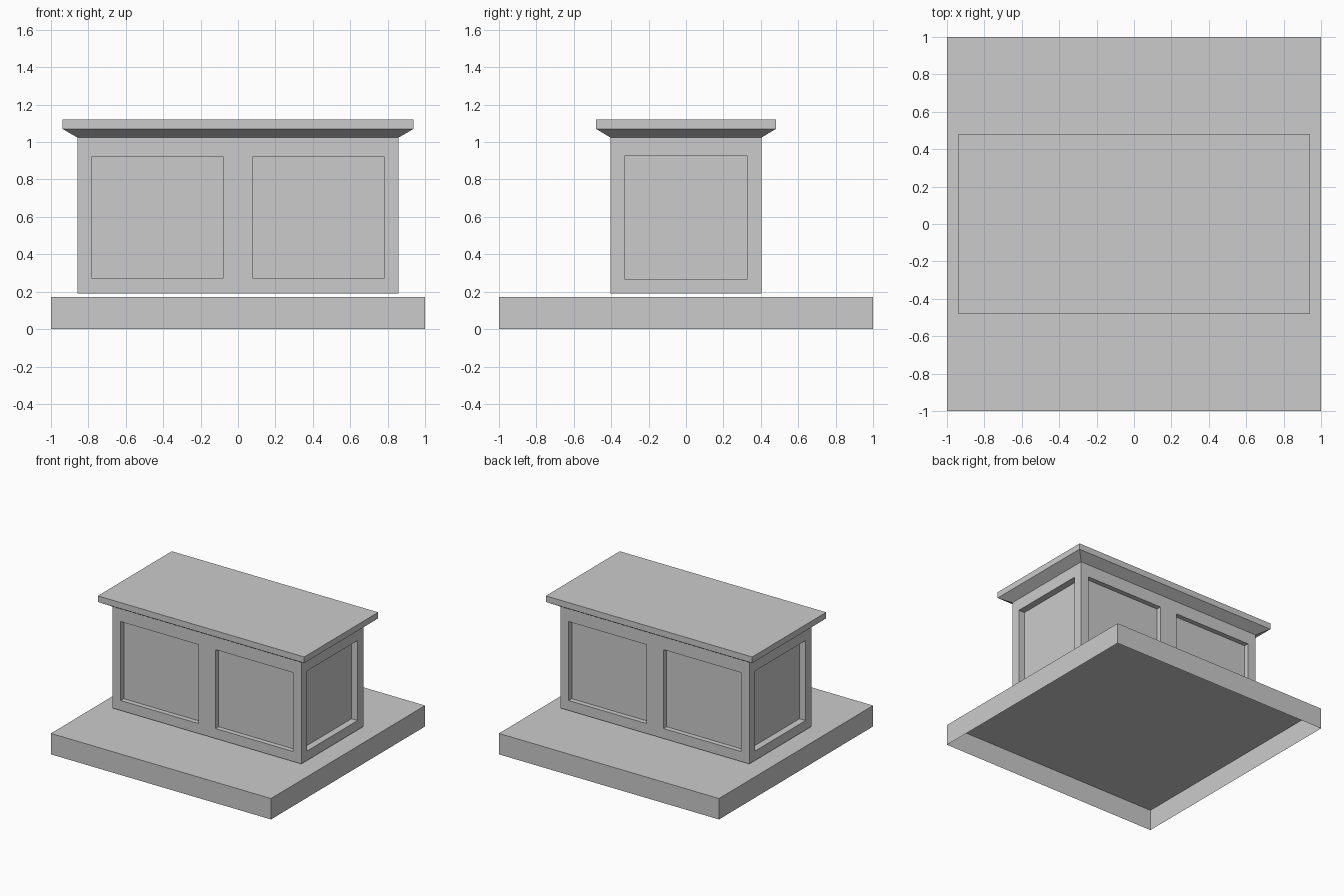
import bpy
import bmesh

default_cube = bpy.data.objects.get("Cube")
if default_cube:
    bpy.data.objects.remove(default_cube, do_unlink=True)

# Single stone colour
stone = bpy.data.materials.new("stone grey")
stone.use_nodes = True
GREY = (0.6, 0.6, 0.6, 1)
stone.diffuse_color = GREY
stone.node_tree.nodes["Principled BSDF"].inputs["Base Color"].default_value = GREY


def add_loft(bm, rings, bottom=True):
    """Stack centred rectangles (half x, half y, z, centre x, centre y) into a solid."""
    loops = []
    for hx, hy, z, cx, cy in rings:
        loops.append([bm.verts.new((cx + sx * hx, cy + sy * hy, z))
                      for sx, sy in ((-1, -1), (1, -1), (1, 1), (-1, 1))])
    for low, high in zip(loops, loops[1:]):
        for i in range(4):
            j = (i + 1) % 4
            bm.faces.new((low[i], low[j], high[j], high[i]))
    bm.faces.new(loops[-1])
    if bottom:
        bm.faces.new(loops[0][::-1])


def add_box(bm, hx, hy, z0, z1, cx=0, cy=0, bottom=True):
    add_loft(bm, [(hx, hy, z0, cx, cy), (hx, hy, z1, cx, cy)], bottom)


def finish(name, bm):
    mesh = bpy.data.meshes.new(name)
    bm.to_mesh(mesh)
    bm.free()
    mesh.materials.append(stone)
    obj = bpy.data.objects.new(name, mesh)
    bpy.context.collection.objects.link(obj)
    return obj


# Square plinth, hollow underneath
bm = bmesh.new()
add_box(bm, 1, 1, 0, 0.172, bottom=False)
finish("plinth", bm)

# Rectangular chest body
BODY_X, BODY_Y = 0.858, 0.403
bm = bmesh.new()
add_box(bm, BODY_X, BODY_Y, 0.19, 1.024)
body = finish("body", bm)

# Recesses: two on each long side, one on each end
LONG_DEPTH, END_DEPTH = 0.04, 0.055
bm = bmesh.new()
for side in (-1, 1):
    for x in (-0.431, 0.431):
        add_box(bm, 0.353, LONG_DEPTH, 0.272, 0.92, cx=x, cy=side * BODY_Y)
    add_box(bm, END_DEPTH, 0.328, 0.268, 0.925, cx=side * BODY_X)
cutter = finish("panel_cutter", bm)
cutter.hide_render = True

carve = body.modifiers.new("panels", "BOOLEAN")
carve.operation = "DIFFERENCE"
carve.solver = "EXACT"
carve.object = cutter
bpy.context.view_layer.objects.active = body
bpy.ops.object.modifier_apply(modifier=carve.name)
bpy.data.objects.remove(cutter, do_unlink=True)

# Overhanging lid with a sloped underside
bm = bmesh.new()
add_loft(bm, [(BODY_X, BODY_Y, 1.024, 0, 0),
              (0.938, 0.48, 1.07, 0, 0),
              (0.938, 0.48, 1.12, 0, 0)], bottom=False)
finish("lid", bm)
